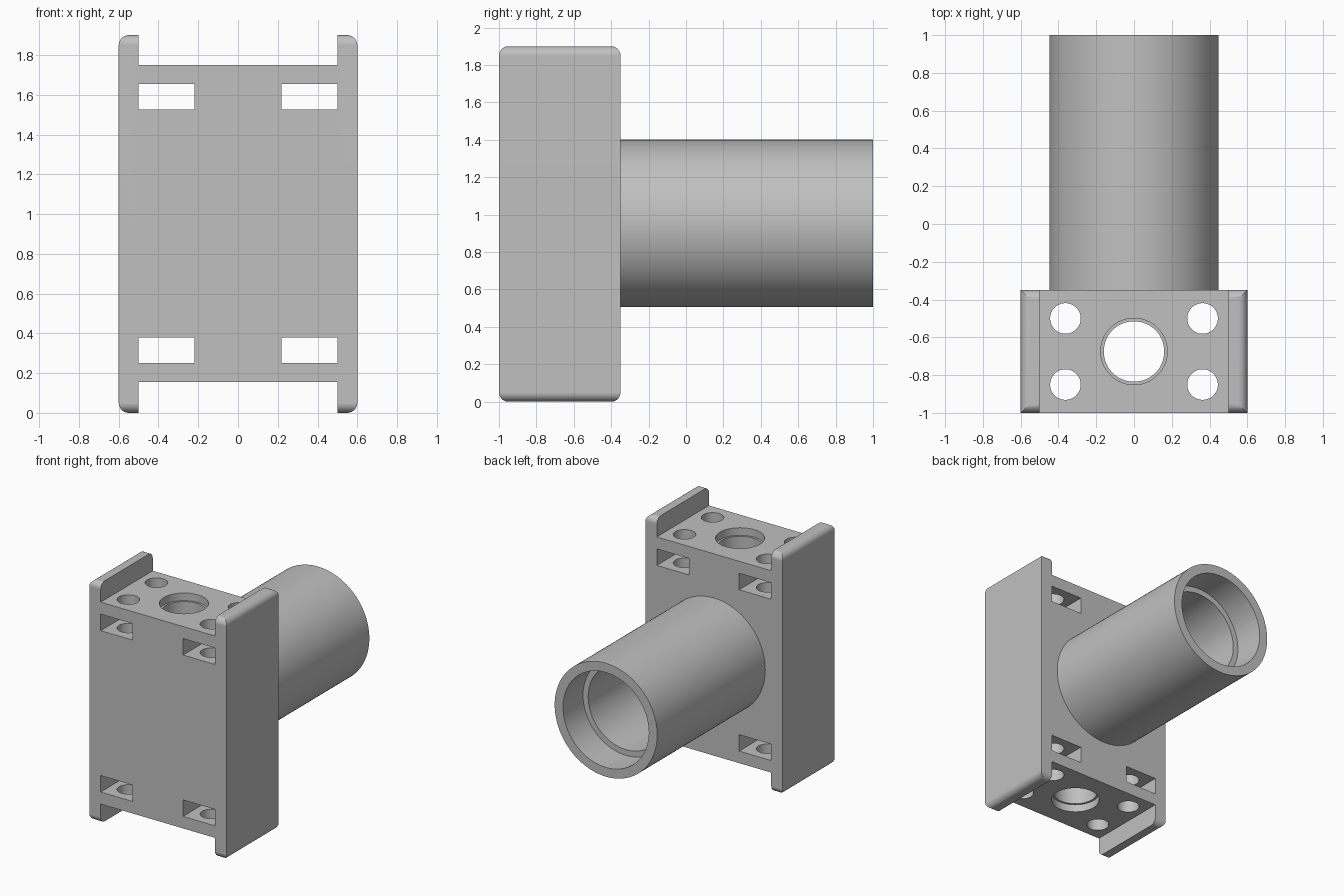
import bpy, bmesh, math
from mathutils import Matrix

if "Cube" in bpy.data.objects:
    bpy.data.objects.remove(bpy.data.objects["Cube"])

grey = bpy.data.materials.new("plain grey")
grey.diffuse_color = (0.53, 0.53, 0.53, 1)
grey.use_nodes = True
grey.node_tree.nodes["Principled BSDF"].inputs["Base Color"].default_value = grey.diffuse_color

MID = 0.953                     # height of the middle of the bracket
FRONT, BACK = -1.0, -0.35       # depth range of the bracket
CY = (FRONT + BACK) / 2


def finish(name, bm):
    mesh = bpy.data.meshes.new(name)
    bmesh.ops.recalc_face_normals(bm, faces=bm.faces)
    bm.to_mesh(mesh)
    bm.free()
    ob = bpy.data.objects.new(name, mesh)
    bpy.context.collection.objects.link(ob)
    mesh.materials.append(grey)
    return ob


def box_bm(x0, x1, y0, y1, z0, z1):
    bm = bmesh.new()
    m = Matrix.Translation(((x0 + x1) / 2, (y0 + y1) / 2, (z0 + z1) / 2))
    bmesh.ops.create_cube(bm, size=1, matrix=m @ Matrix.Diagonal((x1 - x0, y1 - y0, z1 - z0, 1)))
    return bm


def cylinder(name, axis, a, b, radius, u, v, segments=64):
    """Cylinder from a to b along z (centre x=u, y=v) or along y (centre x=u, z=v)."""
    bm = bmesh.new()
    c = (a + b) / 2
    if axis == 'Z':
        m = Matrix.Translation((u, v, c))
    else:
        m = Matrix.Translation((u, c, v)) @ Matrix.Rotation(math.pi / 2, 4, 'X')
    bmesh.ops.create_cone(bm, cap_ends=True, segments=segments, radius1=radius,
                          radius2=radius, depth=b - a, matrix=m)
    return finish(name, bm)


def combine(base, tool, operation):
    mod = base.modifiers.new("combine", 'BOOLEAN')
    mod.operation, mod.solver, mod.object = operation, 'EXACT', tool
    bpy.context.view_layer.objects.active = base
    bpy.ops.object.modifier_apply(modifier=mod.name)
    bpy.data.objects.remove(tool, do_unlink=True)


def side_plate(s):
    """Side plate with rounded outer, front and back edges at both ends."""
    x0, x1 = sorted((0.5 * s, 0.6 * s))
    bm = box_bm(x0, x1, FRONT, BACK, 0, 1.9)
    edges = []
    for e in bm.edges:
        p, q = (v.co for v in e.verts)
        level = abs(p.z - q.z) < 1e-5
        inner = abs(p.x - 0.5 * s) < 1e-5 and abs(q.x - 0.5 * s) < 1e-5
        if level and not inner:
            edges.append(e)
    bmesh.ops.bevel(bm, geom=edges, offset=0.05, offset_type='OFFSET', segments=6,
                    profile=0.5, affect='EDGES')
    return finish("side_plate", bm)


# Central block with the two side plates and the round tube
bracket = finish("bracket", box_bm(-0.5, 0.5, FRONT, BACK, 0.155, 1.75))
for s in (-1, 1):
    combine(bracket, side_plate(s), 'UNION')
combine(bracket, cylinder("tube", 'Y', BACK - 0.05, 1.0, 0.448, 0, MID, 96), 'UNION')

# Stepped bore in the tube: wide socket, then narrower
combine(bracket, cylinder("tube_bore", 'Y', BACK, 1.1, 0.33, 0, MID, 96), 'DIFFERENCE')
combine(bracket, cylinder("tube_socket", 'Y', 0.75, 1.1, 0.375, 0, MID, 96), 'DIFFERENCE')

# Slots through the block from front to back
for s in (-1, 1):
    x0, x1 = sorted((0.22 * s, 0.5 * s))
    for z0, z1 in ((0.25, 0.38), (1.525, 1.655)):
        combine(bracket, finish("slot", box_bm(x0, x1, -1.1, -0.25, z0, z1)), 'DIFFERENCE')

# Vertical centre bore with a shallow recess at each end
combine(bracket, cylinder("centre_bore", 'Z', 0, 1.9, 0.16, 0, CY), 'DIFFERENCE')
for z0, z1 in ((0, 0.215), (1.69, 1.9)):
    combine(bracket, cylinder("recess", 'Z', z0, z1, 0.176, 0, CY), 'DIFFERENCE')

# Four bolt holes
for x in (-0.363, 0.363):
    for y in (CY - 0.175, CY + 0.175):
        combine(bracket, cylinder("bolt_hole", 'Z', 0, 1.9, 0.081, x, y, 48), 'DIFFERENCE')

# One colour, smooth rounds with crisp edges
bracket.data.materials.clear()
bracket.data.materials.append(grey)
for p in bracket.data.polygons:
    p.material_index = 0
bpy.ops.object.select_all(action='DESELECT')
bracket.select_set(True)
bpy.context.view_layer.objects.active = bracket
bpy.ops.object.shade_smooth_by_angle(angle=math.radians(30))
bracket.modifiers.new("even shading", 'WEIGHTED_NORMAL').keep_sharp = True
